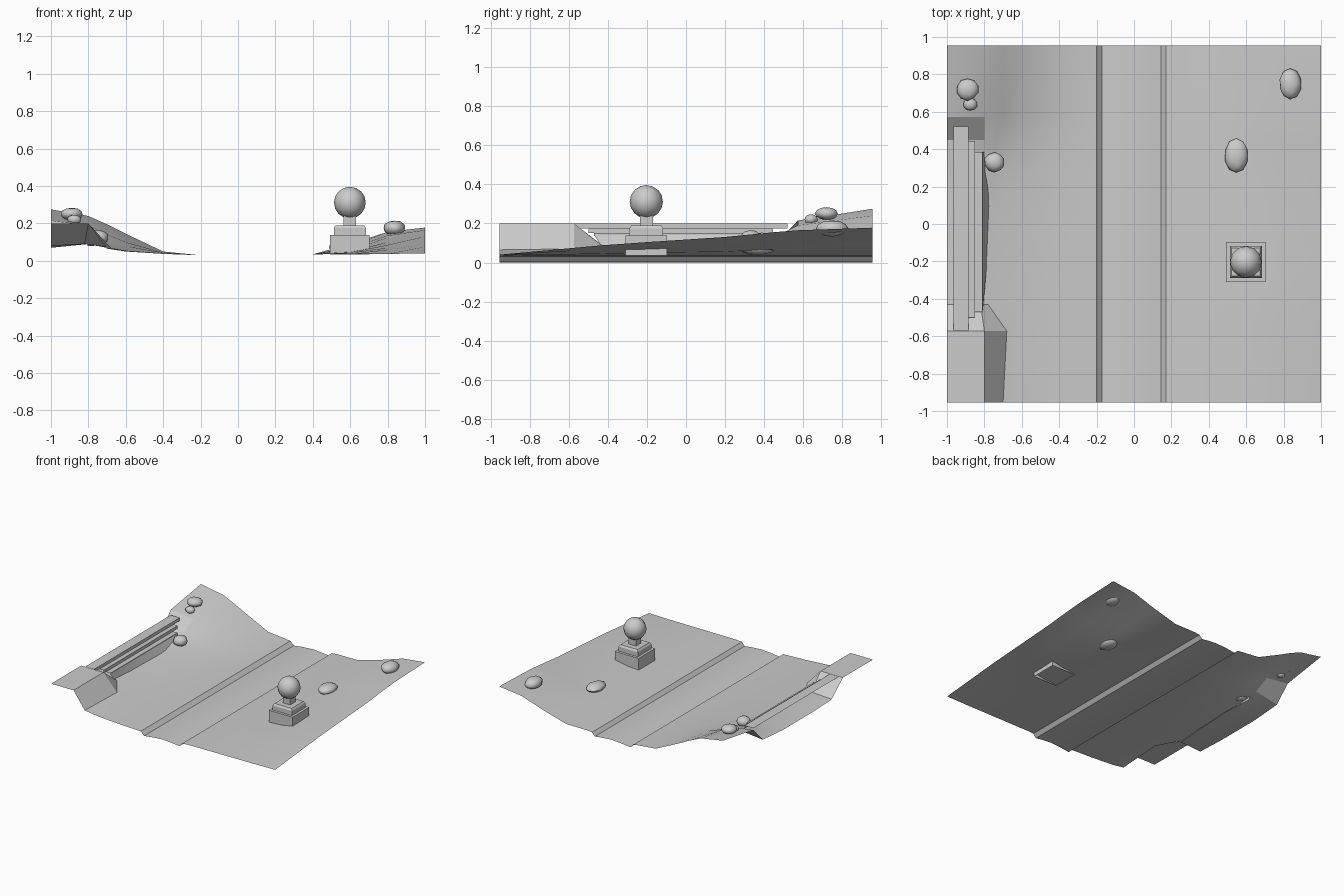
import bpy, bmesh, math, random

if "Cube" in bpy.data.objects:
    bpy.data.objects.remove(bpy.data.objects["Cube"])
random.seed(4)


def make(name, verts, faces, smooth=30):
    me = bpy.data.meshes.new(name)
    me.from_pydata(verts, [], faces)
    ob = bpy.data.objects.new(name, me)
    bpy.context.collection.objects.link(ob)
    finish(ob, smooth)
    return ob


def finish(ob, smooth):
    if smooth:
        bpy.ops.object.select_all(action='DESELECT')
        ob.select_set(True)
        bpy.context.view_layer.objects.active = ob
        bpy.ops.object.shade_smooth_by_angle(angle=math.radians(smooth))


# Terrain sheet: each row is y, left bank (zA, xB, zB, xC, zC, z at -.6, z at -.4), right bank z at .6, .8, 1
rows = [
    (-.955, .20, -.80, .20, -.70, .065, .05, .037, .036, .037, .04),
    (-.573, .20, -.80, .20, -.68, .070, .05, .038, .042, .06, .075),
    (-.430, .08, -.82, .09, -.78, .085, .05, .038, .045, .07, .088),
    (-.191, .07, -.80, .09, -.77, .085, .055, .038, .05, .085, .105),
    (.191, .07, -.80, .095, -.77, .09, .06, .039, .055, .10, .13),
    (.450, .09, -.80, .13, -.74, .11, .08, .042, .068, .125, .155),
    (.573, .215, -.80, .19, -.70, .14, .10, .044, .075, .135, .165),
    (.955, .275, -.80, .24, -.70, .195, .145, .05, .09, .155, .178),
]
# Sunken road cross-section
road = [(-.2, .03), (-.17, .0), (-.1, .009), (0, .016), (.09, .009), (.145, .002), (.17, .03), (.22, .034), (.4, .035)]
verts, faces = [], []
for y, za, xb, zb, xc, zc, z6, z4, r6, r8, r10 in rows:
    section = [(-1, za), (xb, zb), (xc, zc), (-.6, z6), (-.4, z4)] + road + [(.6, r6), (.8, r8), (1, r10)]
    verts += [(x, y, z) for x, z in section]
n = len(verts) // len(rows)
for j in range(len(rows) - 1):
    for i in range(n - 1):
        a = j * n + i
        faces.append((a, a + 1, a + n + 1, a + n))
make("terrain", verts, faces, 25)


# Terrace steps: a tread and a riser each
def step(name, x0, x1, y0, y1, top, low):
    v = [(x0, y0, top), (x1, y0, top), (x1, y1, top), (x0, y1, top), (x1, y0, low), (x1, y1, low)]
    make(name, v, [(0, 1, 2, 3), (1, 4, 5, 2)], 0)


step("top_step", -.965, -.885, -.57, .52, .20, .175)
step("middle_step", -.885, -.85, -.50, .445, .175, .15)
step("bottom_step", -.85, -.81, -.47, .385, .15, .135)

# Bowed retaining slope below the steps
tops = [(-.81, -.47), (-.81, -.2), (-.81, .1), (-.81, .385)]
feet = [(-.805, -.43), (-.785, -.2), (-.77, .15), (-.785, .385)]
v = [(x, y, .14) for x, y in tops] + [(x, y, .08) for x, y in feet]
make("retaining_slope", v, [(i, i + 4, i + 5, i + 1) for i in range(3)], 30)

# Monument: stacked square rings lofted upward, open underneath
MX, MY = .598, -.203
loft = [(.106, .035), (.106, .138), (.086, .138), (.086, .175), (.076, .19), (.033, .19), (.033, .25)]
v = [(MX + sx * h, MY + sy * h, z) for h, z in loft for sx, sy in ((-1, -1), (1, -1), (1, 1), (-1, 1))]
f = [(k * 4 + i, k * 4 + (i + 1) % 4, k * 4 + 4 + (i + 1) % 4, k * 4 + 4 + i)
     for k in range(len(loft) - 1) for i in range(4)]
make("monument_plinth", v, f, 0)
bpy.ops.mesh.primitive_uv_sphere_add(segments=12, ring_count=8, radius=.085, location=(MX, MY, .311))
ball = bpy.context.object
ball.name = "monument_ball"
finish(ball, 50)


# Boulders: squashed, slightly irregular spheres
def boulder(name, loc, size):
    bpy.ops.mesh.primitive_ico_sphere_add(subdivisions=2, radius=1, location=loc)
    ob = bpy.context.object
    ob.name = name
    for p in ob.data.vertices:
        k = random.uniform(.94, 1.04)
        p.co = [c * s * k for c, s in zip(p.co, size)]
    finish(ob, 45)


boulder("left_boulder", (-.89, .72, .25), (.06, .06, .034))
boulder("left_small_boulder", (-.875, .64, .22), (.038, .035, .027))
boulder("step_boulder", (-.745, .33, .125), (.056, .054, .042))
boulder("right_boulder", (.547, .365, .072), (.062, .092, .034))
boulder("right_back_boulder", (.835, .748, .175), (.06, .084, .042))
